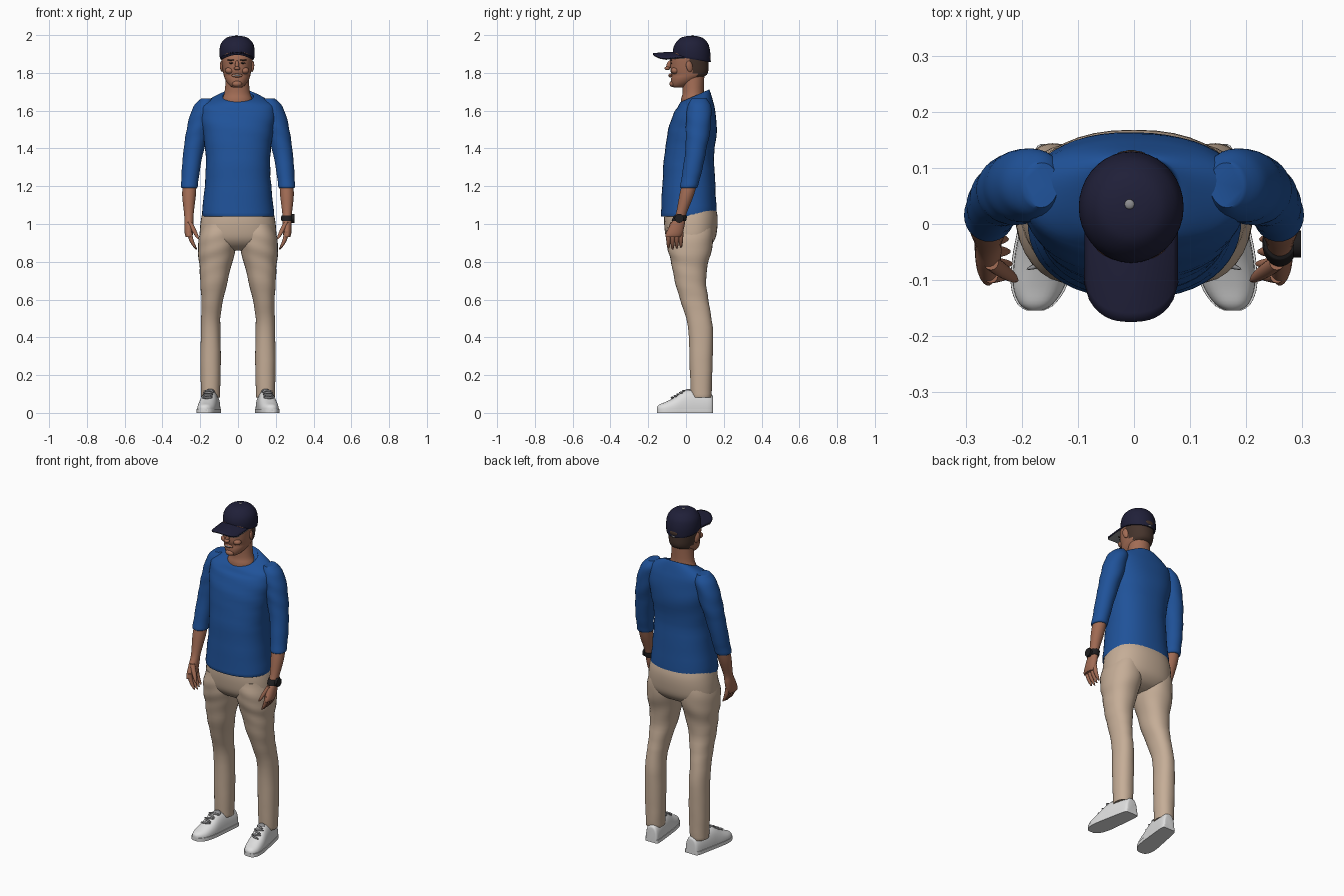
import bpy, bmesh, math
from mathutils import Vector

if "Cube" in bpy.data.objects:
    bpy.data.objects.remove(bpy.data.objects["Cube"])


def material(name, red, green, blue_part):
    colour = (red, green, blue_part, 1)
    mat = bpy.data.materials.new(name)
    mat.use_nodes = True
    mat.diffuse_color = colour
    bsdf = mat.node_tree.nodes["Principled BSDF"]
    bsdf.inputs["Base Color"].default_value = colour
    bsdf.inputs["Roughness"].default_value = .8
    return mat


navy = material("navy cloth", .014, .014, .04)
blue = material("blue knit", .014, .085, .32)
tan = material("tan cotton", .56, .42, .31)
skin = material("skin", .36, .15, .09)
hair = material("dark brown hair", .06, .034, .025)
white = material("white leather", .74, .74, .74)
grey = material("grey lace", .27, .27, .28)
black = material("black rubber", .014, .013, .014)


def finish(name, bm, mats, rule=None):
    bmesh.ops.recalc_face_normals(bm, faces=bm.faces)
    if rule:
        for face in bm.faces:
            face.material_index = rule(face.calc_center_median())
    mesh = bpy.data.meshes.new(name)
    bm.to_mesh(mesh)
    bm.free()
    for mat in mats:
        mesh.materials.append(mat)
    obj = bpy.data.objects.new(name, mesh)
    bpy.context.collection.objects.link(obj)
    bpy.ops.object.select_all(action="DESELECT")
    obj.select_set(True)
    bpy.context.view_layer.objects.active = obj
    bpy.ops.object.shade_smooth_by_angle(angle=math.radians(50))
    return obj


def spline(points, steps=4):
    """Smooth curve through the given points."""
    pts = [Vector(p) for p in points]
    padded = [pts[0]] + pts + [pts[-1]]
    out = []
    for a, b, c, d in zip(padded, padded[1:], padded[2:], padded[3:]):
        for k in range(steps):
            t = k / steps
            bend = (a * 2 - b * 5 + c * 4 - d) * t + (b * 3 - a - c * 3 + d) * t * t
            out.append(b + (c - a + bend) * t / 2)
    return out + [pts[-1]]


def signed_power(value, power):
    return math.copysign(abs(value) ** (2 / power), value)


def loft(name, mats, rings, centre, side=1, lengthwise=False, power=2, fold=0,
         tilt=None, limits=None, rule=None, segs=32):
    """Skin over oval rings (position, two radii) whose centres follow a rule."""
    bm = bmesh.new()
    loops = []
    for pos, ra, rb in spline(rings):
        cu, cv = centre(pos)
        lean = tilt(pos) if tilt else 0
        loop = []
        for k in range(segs):
            ang = math.tau * k / segs
            c, s = signed_power(math.cos(ang), power), signed_power(math.sin(ang), power)
            crease = 1 + fold * math.sin(pos * 60 + 2 * math.sin(ang + pos * 9) + c)
            u, v = cu + ra * c * crease, cv + rb * s * crease
            if limits:
                v = min(max(v, limits[0]), limits[1])
            co = (side * u, pos, v) if lengthwise else (side * u, v, pos + lean * s)
            loop.append(bm.verts.new(co))
        loops.append(loop)
    for a, b in zip(loops, loops[1:]):
        for k in range(segs):
            bm.faces.new((a[k - 1], a[k], b[k], b[k - 1]))
    bm.faces.new(loops[0])
    bm.faces.new(loops[-1])
    return finish(name, bm, mats, rule)


def blob(name, mat, at, size, turn=(0, 0, 0)):
    bpy.ops.mesh.primitive_uv_sphere_add(segments=16, ring_count=10, location=at, rotation=turn)
    obj = bpy.context.object
    obj.name, obj.scale = name, size
    obj.data.materials.append(mat)
    bpy.ops.object.shade_smooth()


def finger(name, top, length, radius, centre, side):
    """Rounded tapering finger hanging from the given height."""
    rings = []
    for f in (0, .4, .8, 1):
        width = radius * (1 - .7 * f ** 4)
        rings.append((top - length * f, width, width))
    loft(name, [skin], rings, centre, side, segs=12)


# Centre lines of the body parts, by height (shoe: by depth)
def torso_line(z):
    return 0, min(.05, .015 + .13 * max(0, z - 1.35))


def arm_line(z):
    return .26 - .3 * max(0, z - 1.1) ** 2, .07 - .27 * (1.65 - z) ** 2


def leg_line(z):
    t = min(1, max(0, (.75 - z) / .35))
    return .145 - .09 * max(0, z - .5), .02 + .06 * t * t * (3 - 2 * t)


def shoe_line(height):
    return lambda y: (.153 - .15 * y, height)


def head_line(z):
    return -.005, .018 - .85 * max(0, 1.79 - z)


# Sweater body with sloping neckline
loft("sweater_body", [blue], [
    (1.045, .184, .142), (1.06, .19, .147), (1.25, .172, .138), (1.38, .172, .131),
    (1.5, .188, .129), (1.58, .198, .112), (1.63, .19, .095), (1.663, .138, .083),
    (1.68, .088, .073), (1.672, .08, .066)],
    torso_line, power=2.3, fold=.009, tilt=lambda z: .4 * max(0, z - 1.6), segs=48)

# Trouser hips
loft("trouser_hips", [tan], [
    (1.09, .18, .13), (1.04, .193, .141), (.98, .201, .14), (.92, .2, .128),
    (.88, .165, .095), (.86, .1, .05)], lambda z: (0, .026), power=2.3, segs=40)

outline = [(.143, .024, .08), (.13, .04, .1), (.04, .047, .12), (-.01, .049, .115),
           (-.06, .051, .082), (-.11, .046, .057), (-.142, .03, .044), (-.154, .012, .032)]

for side, word in ((1, "left"), (-1, "right")):
    # Trouser leg
    loft(word + "_trouser_leg", [tan], [
        (1, .088, .118), (.93, .099, .125), (.86, .1, .115), (.79, .086, .097),
        (.7, .073, .083), (.6, .058, .075), (.5, .051, .067), (.28, .054, .061),
        (.1, .05, .055), (.085, .047, .05)], leg_line, side, power=2.2, fold=.015)

    # Sleeve pushed up below the elbow
    loft(word + "_sleeve", [blue], [
        (1.664, .03, .04), (1.63, .055, .06), (1.58, .062, .065), (1.5, .06, .065),
        (1.4, .054, .056), (1.25, .046, .05), (1.2, .045, .047), (1.19, .038, .04)],
        arm_line, side, fold=.022)

    # Forearm and palm
    loft(word + "_forearm", [skin], [
        (1.22, .036, .04), (1.15, .036, .038), (1.05, .025, .028), (1, .024, .038),
        (.95, .022, .044), (.93, .016, .04)], arm_line, side)

    # Curled fingers and thumb
    for i, which in enumerate(("index", "middle", "ring", "little")):
        finger(f"{word}_{which}_finger", .96, .094 - .005 * abs(i - 1), .0125,
               lambda z: (.255 - 4 * (.96 - z) ** 2, .022 * i - .093), side)
    finger(word + "_thumb", 1.01, .09, .0135,
           lambda z: (.21 + .5 * (z - .92), -.1 + .35 * (z - .92)), side)

    # Shoe upper and sole share one outline
    loft(word + "_shoe", [white], [(y, r, top - .018) for y, r, top in outline],
         shoe_line(.018), side, True, power=2.4, limits=(.01, 1))
    loft(word + "_sole", [white], [(y, r + .004, .04) for y, r, top in outline],
         shoe_line(.011), side, True, power=4, limits=(0, .02))

    # Laces and tongue
    for i in range(5):
        depth = -.012 - .015 * i
        blob(f"{word}_lace_{i}", grey, (side * shoe_line(0)(depth)[0], depth, .116 - .009 * i),
             (.029, .005, .006), (0, 0, side * (.3 if i % 2 else -.3)))
    blob(word + "_shoe_tongue", grey, (side * .147, .008, .112), (.024, .022, .014), (.3, 0, 0))

    # Ear, eye, brow and cheek
    blob(word + "_ear", skin, (side * .08 - .005, .018, 1.835), (.01, .018, .03), (.2, 0, side * .35))
    blob(word + "_eye", black, (side * .032 - .005, -.079, 1.852), (.012, .004, .004))
    blob(word + "_brow", hair, (side * .033 - .005, -.08, 1.868), (.019, .006, .004))
    blob(word + "_cheek", skin, (side * .04 - .005, -.058, 1.812), (.024, .022, .018))

# Neck and upper chest inside the collar
loft("neck", [skin], [(1.61, .085, .066), (1.66, .08, .064), (1.7, .067, .056), (1.8, .058, .06)],
     lambda z: (-.004, .038))


def hairline(c):
    front = .062 if c.z < 1.8 else .036 if c.z < 1.835 else .012
    return int(c.y > front and c.z > 1.765)


# Head with hair on the back and sides
loft("head", [skin, hair], [
    (1.722, .02, .022), (1.73, .036, .04), (1.75, .054, .062), (1.775, .067, .083),
    (1.805, .074, .099), (1.84, .079, .101), (1.88, .082, .098), (1.92, .076, .08),
    (1.96, .05, .05)], head_line, power=2.15, rule=hairline, segs=40)

# Nose and smile
blob("nose_bridge", skin, (-.005, -.09, 1.842), (.01, .013, .026), (-.35, 0, 0))
blob("nose_tip", skin, (-.005, -.099, 1.824), (.017, .015, .01))
blob("lips", skin, (-.005, -.083, 1.786), (.03, .01, .01))
blob("teeth", white, (-.005, -.088, 1.787), (.022, .007, .004))
blob("chin", skin, (-.005, -.07, 1.742), (.026, .018, .017))

# Cap crown, top button and rear opening
loft("cap_crown", [navy], [
    (1.873, .088, .097), (1.885, .092, .099), (1.92, .093, .098), (1.955, .085, .087),
    (1.982, .062, .063), (1.993, .035, .035), (1.996, .008, .008)],
    lambda z: (-.005, .03), tilt=lambda z: .2 * min(0, z - 1.955), segs=36)
blob("cap_button", grey, (-.008, .035, 1.995), (.009, .009, .005))
blob("cap_rear_opening", hair, (-.005, .124, 1.882), (.026, .007, .015))
blob("cap_strap", grey, (-.005, .128, 1.862), (.012, .004, .005))


def brim(name, mat, drop, thick=0):
    """Curved visor sheet, lowest at the sides."""
    bm = bmesh.new()
    cols, rows = 20, 8
    grid = []
    for i in range(cols + 1):
        u = 2 * i / cols - 1
        front = -.105 - .069 * (1 - abs(u) ** 2.6) ** .6
        back = -.045 * (1 - u * u)
        strip = []
        for j in range(rows + 1):
            v = j / rows
            height = 1.908 - drop - .026 * u * u - .008 * v * v
            strip.append(bm.verts.new((.081 * u - .005, back + (front - back) * v, height)))
        grid.append(strip)
    for a, b in zip(grid, grid[1:]):
        for j in range(rows):
            bm.faces.new((a[j], b[j], b[j + 1], a[j + 1]))
    obj = finish(name, bm, [mat])
    if thick:
        mod = obj.modifiers.new("thickness", "SOLIDIFY")
        mod.thickness, mod.offset = thick, 0


brim("cap_brim", navy, 0, .008)
brim("cap_brim_lining", grey, .0052)

# Wristwatch on the left arm
loft("watch_band", [black], [(1.045, .029, .034), (1.04, .031, .036), (1.02, .031, .038),
                             (1.015, .028, .036)], arm_line)
bpy.ops.mesh.primitive_cylinder_add(vertices=24, radius=.024, depth=.014,
                                    location=(.291, -.036, 1.03), rotation=(0, math.pi / 2, 0))
watch = bpy.context.object
watch.name = "watch_case"
watch.data.materials.append(black)
bpy.ops.object.shade_smooth_by_angle()
